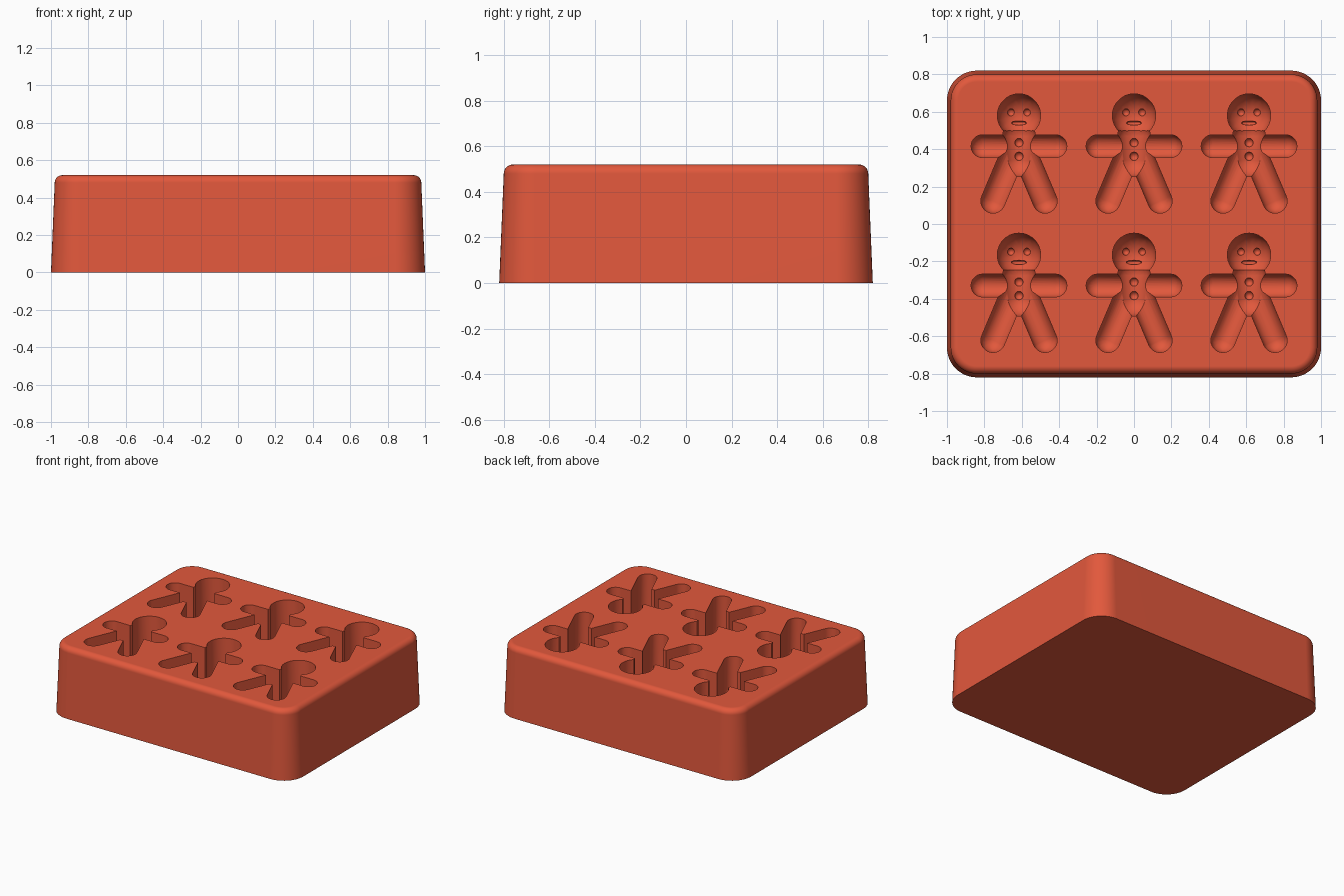
import bpy, bmesh, math
from mathutils import Vector

old = bpy.data.objects.get("Cube")
if old:
    bpy.data.objects.remove(old, do_unlink=True)

HEIGHT = 0.52
FLOOR = 0.28          # level where cavity walls turn into rounded bottoms

red = bpy.data.materials.new("brick red silicone")
red.use_nodes = True
colour = (0.76, 0.098, 0.045, 1)
red.diffuse_color = colour
shader = next(n for n in red.node_tree.nodes if n.type == 'BSDF_PRINCIPLED')
shader.inputs["Base Color"].default_value = colour


def make_object(name, bm):
    bmesh.ops.recalc_face_normals(bm, faces=bm.faces)
    mesh = bpy.data.meshes.new(name)
    bm.to_mesh(mesh)
    bm.free()
    mesh.materials.append(red)
    obj = bpy.data.objects.new(name, mesh)
    bpy.context.collection.objects.link(obj)
    return obj


def rounded_rectangle(bm, hx, hy, r, z, steps=12):
    verts = []
    for k, (sx, sy) in enumerate([(1, 1), (-1, 1), (-1, -1), (1, -1)]):
        for i in range(steps + 1):
            a = math.pi / 2 * (k + i / steps)
            verts.append(bm.verts.new((sx * (hx - r) + r * math.cos(a),
                                       sy * (hy - r) + r * math.sin(a), z)))
    return verts


# Tapered block with a rounded top rim
bm = bmesh.new()
rim = 0.04
levels = [(0, 0)]
for i in range(9):
    a = math.pi / 2 * i / 8
    levels.append((0.02 + rim * (1 - math.cos(a)), HEIGHT - rim + rim * math.sin(a)))
rings = [rounded_rectangle(bm, 1 - d, 0.82 - d, 0.16 - d, z) for d, z in levels]
for low, high in zip(rings, rings[1:]):
    for i in range(len(low)):
        j = (i + 1) % len(low)
        bm.faces.new((low[i], low[j], high[j], high[i]))
bm.faces.new(rings[0][::-1])
bm.faces.new(rings[-1])
block = make_object("mould_block", bm)


def add_channel(bm, start, end, r, top, floor=FLOOR, steps=28):
    """Straight-walled slot with a rounded bottom, as a hull of two round ends."""
    verts = []
    for x, y in {start, end}:
        for i in range(steps):
            a = math.tau * i / steps
            c, s = math.cos(a), math.sin(a)
            verts.append(bm.verts.new((x + r * c, y + r * s, top)))
            for j in range(7):
                b = math.pi / 2 * j / 7
                verts.append(bm.verts.new((x + r * c * math.cos(b), y + r * s * math.cos(b),
                                           floor - r * math.sin(b))))
        verts.append(bm.verts.new((x, y, floor - r)))
    bmesh.ops.convex_hull(bm, input=verts)


def add_dent(bm, x, y, z, size):
    made = bmesh.ops.create_uvsphere(bm, u_segments=14, v_segments=8, radius=1)["verts"]
    for v in made:
        v.co = Vector((x, y, z)) + v.co * Vector(size)


# Biscuit figure cavities: head, torso, arms, legs, with face and button dents
bm = bmesh.new()
for cx in (-0.615, 0, 0.615):
    for cy in (0, -0.745):
        def at(x, y):
            return (cx + x, cy + y)
        add_channel(bm, at(0, 0.58), at(0, 0.58), 0.116, 0.60)
        add_channel(bm, at(0, 0.47), at(0, 0.34), 0.087, 0.61)
        add_channel(bm, at(-0.195, 0.416), at(0.195, 0.416), 0.061, 0.62)
        for side in (-1, 1):
            add_channel(bm, at(side * 0.03, 0.38), at(side * 0.139, 0.123), 0.065,
                        0.64 + side * 0.01)
            add_dent(bm, *at(side * 0.043, 0.597), FLOOR - 0.105, (0.02, 0.02, 0.02))
        add_dent(bm, *at(0, 0.54), FLOOR - 0.107, (0.043, 0.012, 0.02))
        for y in (0.435, 0.362):
            add_dent(bm, *at(0, y), FLOOR - 0.086, (0.023, 0.023, 0.02))
cutter = make_object("cavity_cutter", bm)
cutter.hide_render = True

# Carve the cavities
carve = block.modifiers.new("carve", 'BOOLEAN')
carve.operation = 'DIFFERENCE'
carve.solver = 'EXACT'
carve.use_self = True
carve.object = cutter
bpy.ops.object.select_all(action='DESELECT')
block.select_set(True)
bpy.context.view_layer.objects.active = block
bpy.ops.object.modifier_apply(modifier="carve")
bpy.data.objects.remove(cutter, do_unlink=True)

# Smooth shading with crisp cavity edges
bpy.ops.object.shade_smooth_by_angle(angle=math.radians(35))
weighted = block.modifiers.new("weighted normals", 'WEIGHTED_NORMAL')
weighted.keep_sharp = True
